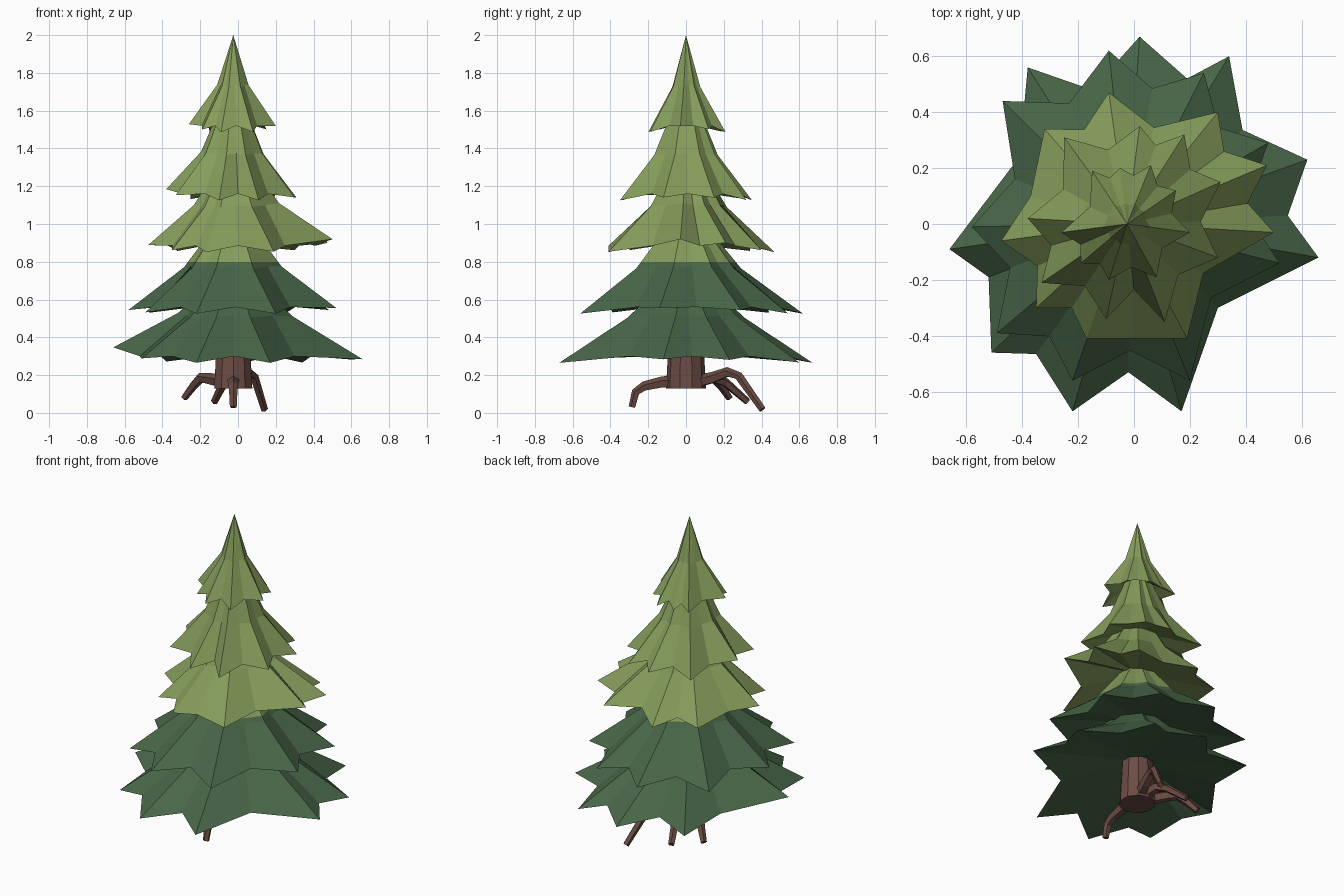
import bpy, bmesh, math
from mathutils import Vector

if "Cube" in bpy.data.objects:
    bpy.data.objects.remove(bpy.data.objects["Cube"])


def material(name, rgb):
    m = bpy.data.materials.new(name)
    m.diffuse_color = (*rgb, 1)
    m.use_nodes = True
    m.node_tree.nodes["Principled BSDF"].inputs["Base Color"].default_value = m.diffuse_color
    return m


LIGHT = material("light_green", (0.235, 0.335, 0.105))
DARK = material("dark_green", (0.065, 0.133, 0.065))
BARK = material("bark_brown", (0.15, 0.072, 0.058))
AXIS = Vector((-0.025, 0, 0))
COLOUR_HEIGHT = 0.8


def finish(bm, name, mats):
    bmesh.ops.recalc_face_normals(bm, faces=bm.faces[:])
    me = bpy.data.meshes.new(name)
    bm.to_mesh(me)
    bm.free()
    for m in mats:
        me.materials.append(m)
    ob = bpy.data.objects.new(name, me)
    bpy.context.collection.objects.link(ob)
    return ob


def polar_of(x, y):
    d = Vector((x, y, 0)) - AXIS
    return math.atan2(d.y, d.x) % math.tau, d.length


def skirt(name, tips, dents, base, apex, mid_ratio, lift_left, lift_right):
    """Star-shaped, flared cone of branches; dents place particular valleys."""
    polar = sorted(polar_of(*p) for p in tips)
    hollows = [polar_of(*p) for p in dents]
    rim, mid = [], []
    bm = bmesh.new()

    def add(ring, a, r, z):
        ring.append(bm.verts.new((AXIS.x + r * math.cos(a), r * math.sin(a), z)))

    for i, (a, r) in enumerate(polar):
        b, s = polar[(i + 1) % len(polar)]
        gap = (b - a) % math.tau
        va = a + gap / 2
        lift = (lift_right if math.cos(a) > 0 else lift_left) * math.cos(a) ** 4
        vr = (r + s) / 2 * (0.82 - 0.32 * max(0, gap - 0.52))
        for ha, hr in hollows:
            if (ha - a) % math.tau < gap:
                va, vr = ha, hr
        add(rim, a, r, base + lift)
        add(rim, va, vr, base + 0.035)
        mz = base + 0.24
        add(mid, a, r * mid_ratio, mz + lift * 0.3)
        add(mid, va, (r + s) / 2 * mid_ratio * 0.88, mz + 0.01)
    top = bm.verts.new((AXIS.x, 0, apex))
    under = bm.verts.new((AXIS.x, 0, base + 0.15))
    n = len(rim)
    for i in range(n):
        j = (i + 1) % n
        bm.faces.new((rim[i], rim[j], mid[j], mid[i]))
        bm.faces.new((mid[i], mid[j], top))
        bm.faces.new((rim[j], rim[i], under))
    # split the colours at a fixed height
    bmesh.ops.bisect_plane(bm, geom=bm.verts[:] + bm.edges[:] + bm.faces[:],
                           plane_co=(0, 0, COLOUR_HEIGHT), plane_no=(0, 0, 1))
    for f in bm.faces:
        f.material_index = 0 if f.calc_center_median().z > COLOUR_HEIGHT else 1
    return finish(bm, name, [LIGHT, DARK])


# Five tiers of branches
skirt("branches_bottom",
      [(.02, .67), (.34, .60), (.62, .23), (.66, -.12), (.17, -.67),
       (-.22, -.67), (-.51, -.46), (-.66, -.09), (-.38, .56)],
      [(-.41, .24), (-.15, .48), (.19, .52), (.55, .03), (.30, -.30),
       (-.02, -.53), (-.35, -.465), (-.52, -.19)],
      0.265, 0.80, 0.46, 0.085, 0.02)
skirt("branches_lower",
      [(-.58, -.01), (-.47, .44), (-.09, .62), (.25, .54), (.48, .29),
       (.52, -.14), (.20, -.56), (-.22, -.56), (-.49, -.39)], [],
      0.525, 1.12, 0.47, 0.02, 0.035)
skirt("branches_middle",
      [(.50, -.03), (.475, .21), (.30, .40), (-.09, .47), (-.32, .34),
       (-.475, -.06), (-.35, -.30), (-.17, -.41), (.19, -.41)],
      [(0, -.41), (-.37, .10)],
      0.85, 1.45, 0.46, 0.04, 0.07)
skirt("branches_upper",
      [(-.38, .02), (-.25, .31), (.02, .35), (.18, .32), (.31, .15),
       (.30, -.12), (.11, -.35), (-.10, -.34), (-.33, -.21)],
      [(0, -.235)],
      1.125, 1.78, 0.48, 0.06, 0.02)
skirt("branches_top",
      [(-.26, -.03), (-.15, .19), (-.05, .20), (.06, .21), (.15, .12),
       (.20, -.03), (.08, -.19), (-.09, -.20), (-.19, -.14)], [],
      1.485, 2.0, 0.36, 0.045, 0.035)

# Trunk
bm = bmesh.new()
bmesh.ops.create_cone(bm, cap_ends=True, segments=10, radius1=0.106,
                      radius2=0.09, depth=0.29)
bmesh.ops.translate(bm, verts=bm.verts[:], vec=(AXIS.x, 0, 0.275))
finish(bm, "trunk", [BARK])


def root(name, points, r0=0.036, r1=0.019):
    """Tapered five-sided tube along a path."""
    sides = 5
    pts = [Vector(p) for p in points]
    bm = bmesh.new()
    rings = []
    for i, p in enumerate(pts):
        d = (pts[min(i + 1, len(pts) - 1)] - pts[max(i - 1, 0)]).normalized()
        side = d.cross(Vector((0, 0, 1))).normalized()
        up = side.cross(d)
        r = r0 + (r1 - r0) * i / (len(pts) - 1)
        rings.append([bm.verts.new(p + r * (side * math.sin(k * math.tau / sides)
                                            + up * math.cos(k * math.tau / sides)))
                      for k in range(sides)])
    for a, b in zip(rings, rings[1:]):
        for k in range(sides):
            bm.faces.new((a[k], a[k - 1], b[k - 1], b[k]))
    bm.faces.new(rings[0])
    bm.faces.new(rings[-1])
    finish(bm, name, [BARK])


# Roots
root("root_front", [(-.025, -.06, .165), (-.025, -.13, .16), (-.025, -.22, .14),
                    (-.025, -.265, .11), (-.025, -.285, .03)])
root("root_back_right", [(.0, .06, .165), (.03, .14, .185), (.055, .22, .215),
                         (.085, .28, .195), (.14, .405, .018)])
root("root_left", [(-.08, .04, .165), (-.15, .11, .18), (-.20, .15, .185),
                   (-.24, .19, .14), (-.285, .23, .08)])
root("root_back", [(-.03, .06, .165), (-.045, .15, .185), (-.075, .21, .16),
                   (-.125, .325, .06)])
